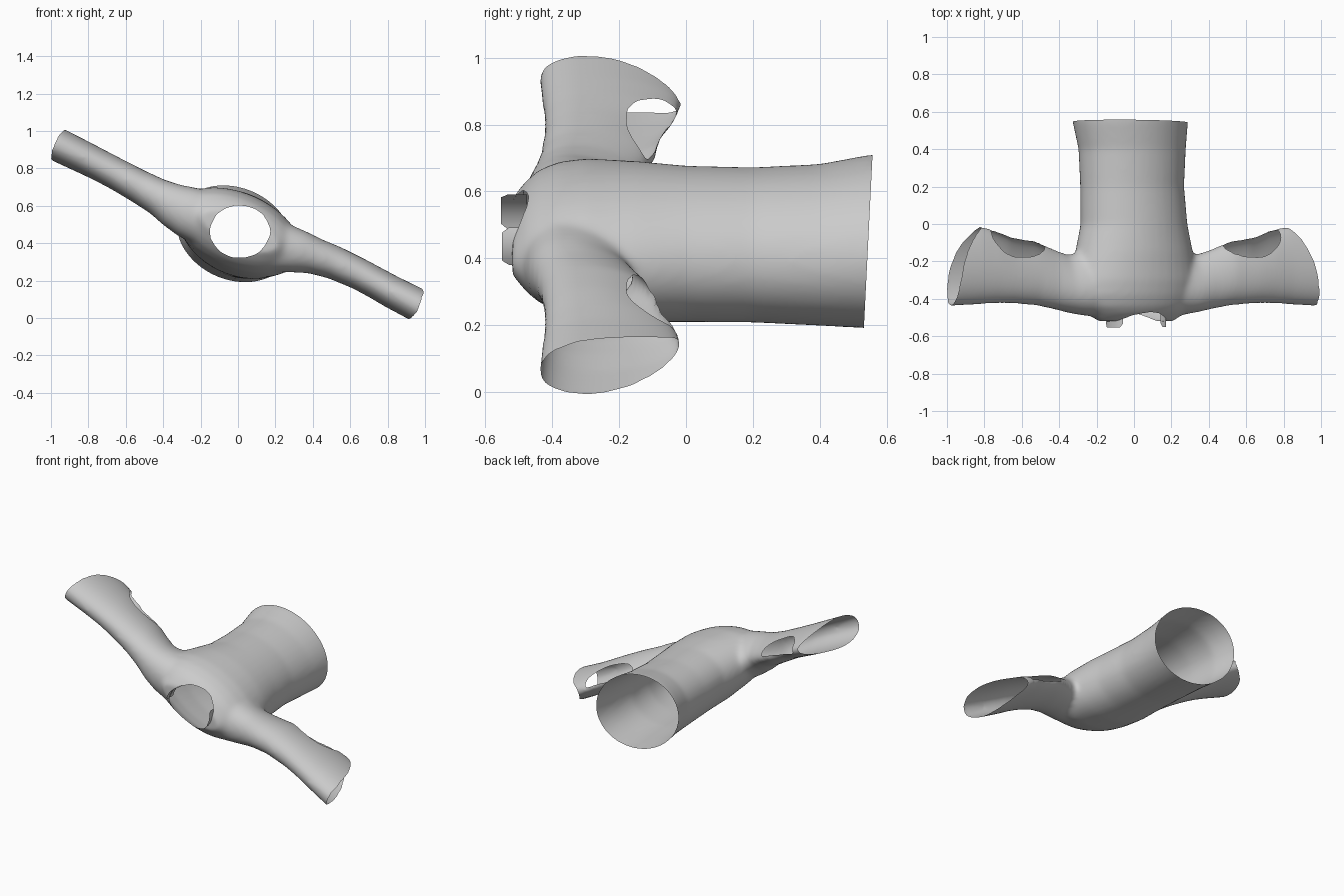
import bpy, bmesh
from math import sin, cos, pi, radians
from mathutils import Vector

if "Cube" in bpy.data.objects:
    bpy.data.objects.remove(bpy.data.objects["Cube"])

TILT = radians(23.6)                       # arms slope down towards +x
U = Vector((cos(TILT), 0, -sin(TILT)))     # along the arms
W = Vector((sin(TILT), 0, cos(TILT)))      # across the arms
MID = Vector((0, 0, 0.51))                 # centre of the arm line


def loft(bm, rings):
    """Closed skin over equally sized rings of points."""
    loops = [[bm.verts.new(p) for p in r] for r in rings]
    n = len(loops[0])
    for a, b in zip(loops, loops[1:]):
        for i in range(n):
            j = (i + 1) % n
            bm.faces.new((a[i], a[j], b[j], b[i]))
    bm.faces.new(loops[0][::-1])
    bm.faces.new(loops[-1])


def torso_ring(y, cx, cz, a, b, n=40):
    c = Vector((cx, y, cz))
    return [c + U * (a * cos(2 * pi * i / n)) + W * (b * sin(2 * pi * i / n)) for i in range(n)]


def sleeve_ring(side, u, y0, y1, half, off, n=32):
    c = MID + U * (side * u) + W * off
    c.y = (y0 + y1) / 2
    r = (y1 - y0) / 2
    pts = []
    for i in range(n):
        t = 2 * pi * i / n
        taper = 1 - 0.22 * cos(t)          # fuller at the front edge
        pts.append(c + Vector((0, r * cos(t), 0)) + W * (half * sin(t) * taper))
    return pts


bm = bmesh.new()
# torso: y, centre x, centre z, half width, half depth
torso = [(0.66, -0.02, 0.45, 0.33, 0.25), (0.55, -0.02, 0.45, 0.32, 0.247),
         (0.4, -0.01, 0.44, 0.297, 0.23), (0.2, -0.01, 0.44, 0.288, 0.22),
         (0.0, 0.0, 0.443, 0.297, 0.22), (-0.15, 0.0, 0.45, 0.33, 0.22),
         (-0.3, 0.0, 0.46, 0.36, 0.208), (-0.38, 0.0, 0.464, 0.35, 0.192),
         (-0.44, 0.005, 0.466, 0.32, 0.166), (-0.48, 0.01, 0.466, 0.27, 0.135),
         (-0.52, 0.01, 0.465, 0.22, 0.08)]
loft(bm, [torso_ring(*r) for r in torso])

# sleeves: distance along arm, front y, back y, half thickness, offset on -x arm, offset on +x arm
sleeve = [(0.12, -0.50, -0.10, 0.15, -0.05, -0.04), (0.27, -0.49, -0.14, 0.135, -0.055, -0.035),
          (0.36, -0.475, -0.165, 0.115, -0.055, -0.015), (0.45, -0.455, -0.135, 0.096, -0.045, 0.0),
          (0.56, -0.435, -0.09, 0.088, -0.035, 0.01), (0.70, -0.425, -0.07, 0.083, -0.022, 0.008),
          (0.80, -0.425, -0.03, 0.083, -0.015, 0.0), (0.90, -0.43, -0.01, 0.085, -0.01, -0.01),
          (1.15, -0.445, -0.01, 0.09, 0.0, -0.025)]
for side in (-1, 1):
    loft(bm, [sleeve_ring(side, u, y0, y1, h, lo if side < 0 else ro)
              for u, y0, y1, h, lo, ro in sleeve])
bmesh.ops.recalc_face_normals(bm, faces=bm.faces)
me = bpy.data.meshes.new("shirt_shell")
bm.to_mesh(me)
bm.free()
shirt = bpy.data.objects.new("shirt_shell", me)
bpy.context.collection.objects.link(shirt)

# fuse the parts into one cloth skin
rm = shirt.modifiers.new("fuse", 'REMESH')
rm.mode = 'VOXEL'
rm.voxel_size = 0.013
sm = shirt.modifiers.new("soften", 'SMOOTH')
sm.factor = 0.5
sm.iterations = 16
dg = bpy.context.evaluated_depsgraph_get()
fused = bpy.data.meshes.new_from_object(shirt.evaluated_get(dg))
shirt.modifiers.clear()
shirt.data = fused

bm = bmesh.new()
bm.from_mesh(fused)
# hem opening
bmesh.ops.bisect_plane(bm, geom=bm.verts[:] + bm.edges[:] + bm.faces[:],
                       plane_co=(0, 0.545, 0.45), plane_no=(0, 1, -0.05), clear_outer=True)


def is_opening(p):
    d = p - MID
    u, w = abs(d.dot(U)), d.dot(W)
    # neck hole
    if p.y < -0.35 and ((p.x - 0.01) / 0.16) ** 2 + ((p.z - 0.462) / 0.14) ** 2 < 1:
        return True
    # slanted cuff
    t = min(1.0, max(0.0, (p.y + 0.43) / 0.41))
    if u > 1.065 - 0.06 * t - 0.11 * t ** 4:
        return True
    # slit along the back of the sleeve, on the upper side
    k = (u - 0.675) / 0.165
    if abs(k) < 1:
        depth = (1 - k * k) ** 0.5
        base = -0.04 if k > 0 else -0.11
        mid = w - (-0.025 if d.x < 0 else 0.005)
        return mid > 0.0 and p.y > base + (-0.18 - base) * depth
    return False


bmesh.ops.delete(bm, geom=[f for f in bm.faces if is_opening(f.calc_center_median())], context='FACES')
# even out the cut edges
for _ in range(4):
    new = {}
    for v in bm.verts:
        nb = [e.other_vert(v).co for e in v.link_edges if e.is_boundary]
        if len(nb) == 2 and v.co.y < 0.5:
            new[v] = v.co * 0.5 + (nb[0] + nb[1]) * 0.25
    for v, co in new.items():
        v.co = co
bm.to_mesh(fused)
bm.free()


def collar_flap(name, a0, a1, y_tip):
    """Small stand-up strip following the neck edge."""
    b = bmesh.new()
    n, prev = 8, None
    for i in range(n + 1):
        t = radians(a0 + (a1 - a0) * i / n)
        x, z = 0.01 + 0.162 * cos(t), 0.462 + 0.142 * sin(t)
        lo = b.verts.new((x, -0.475, z))
        hi = b.verts.new((x, y_tip if 0 < i < n else y_tip + 0.02, z))
        if prev:
            b.faces.new((prev[0], lo, hi, prev[1]))
        prev = (lo, hi)
    m = bpy.data.meshes.new(name)
    b.to_mesh(m)
    b.free()
    o = bpy.data.objects.new(name, m)
    bpy.context.collection.objects.link(o)
    return o


parts = [shirt,
         collar_flap("collar_flap_left", 115, 170, -0.553),
         collar_flap("collar_flap_right", -35, 12, -0.55)]
for o in parts:
    bpy.ops.object.select_all(action='DESELECT')
    o.select_set(True)
    bpy.context.view_layer.objects.active = o
    bpy.ops.object.shade_smooth_by_angle(angle=radians(50))
